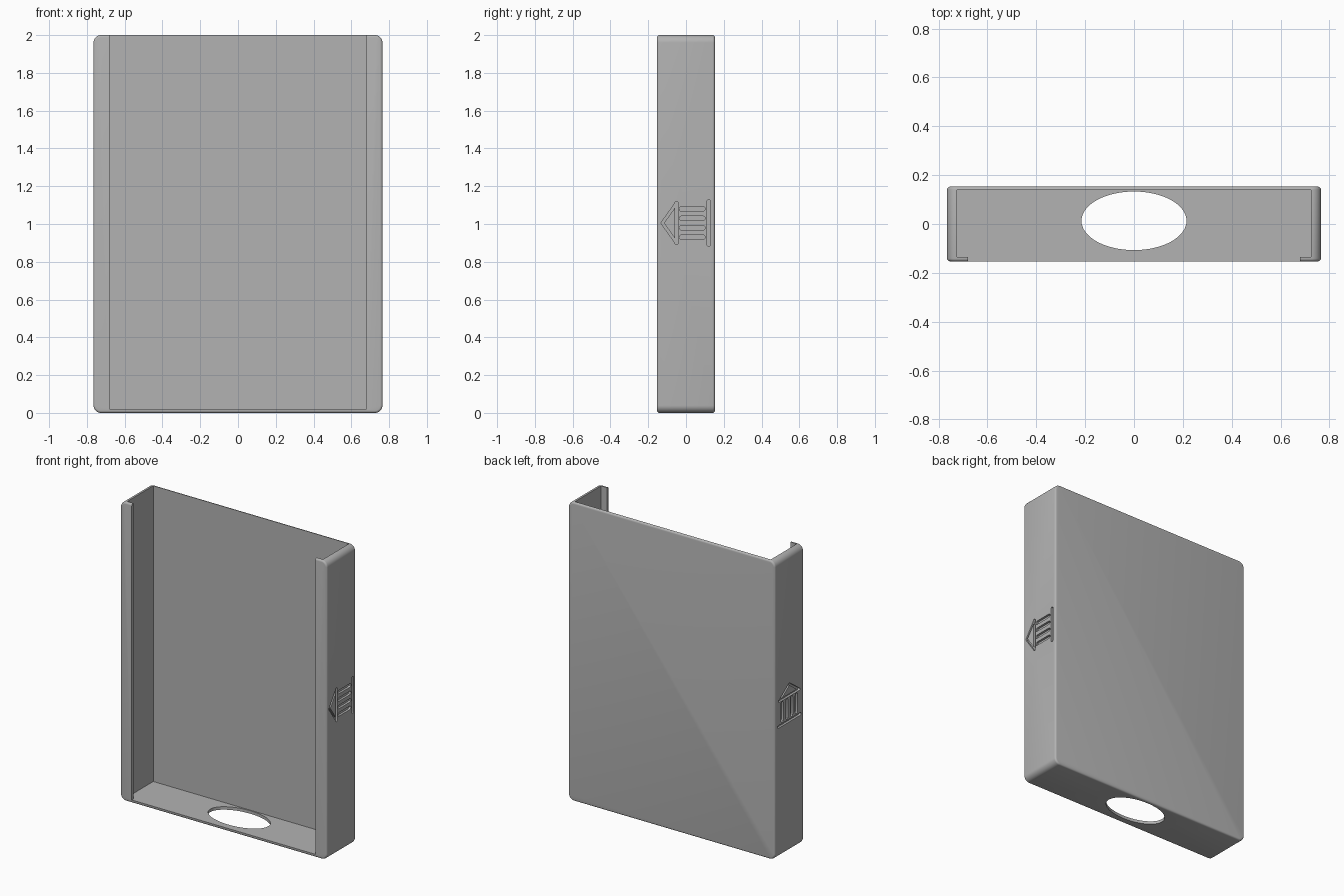
import bpy, bmesh, math
from mathutils import Vector

if "Cube" in bpy.data.objects:
    bpy.data.objects.remove(bpy.data.objects["Cube"], do_unlink=True)

W, D, H = 0.765, 0.153, 2.0      # half width, half depth, height
CORNER, EDGE = 0.04, 0.012       # corner radius, edge rounding

grey = bpy.data.materials.new("plain grey")
grey.use_nodes = True
grey.diffuse_color = (0.45, 0.45, 0.45, 1)
grey.node_tree.nodes["Principled BSDF"].inputs["Base Color"].default_value = (0.45, 0.45, 0.45, 1)


def prism(name, points, direction, bevel=0):
    """Extrude a closed 3D outline along a direction."""
    bm = bmesh.new()
    face = bm.faces.new([bm.verts.new(p) for p in points])
    ext = bmesh.ops.extrude_face_region(bm, geom=[face])
    new = [v for v in ext["geom"] if isinstance(v, bmesh.types.BMVert)]
    bmesh.ops.translate(bm, verts=new, vec=direction)
    bmesh.ops.recalc_face_normals(bm, faces=bm.faces)
    if bevel:
        rims = {e for f in bm.faces if len(f.verts) > 4 for e in f.edges}
        bmesh.ops.bevel(bm, geom=list(rims), offset=bevel, segments=4,
                        profile=0.5, affect='EDGES')
    mesh = bpy.data.meshes.new(name)
    bm.to_mesh(mesh)
    bm.free()
    ob = bpy.data.objects.new(name, mesh)
    bpy.context.collection.objects.link(ob)
    mesh.materials.append(grey)
    return ob


def box(x, y0, y1, z0, z1):
    pts = [(-x, y0, z0), (x, y0, z0), (x, y0, z1), (-x, y0, z1)]
    return prism("box_cutter", pts, (0, y1 - y0, 0))


def arc(cx, cy, r, start, end, n):
    return [(cx + r * math.cos(start + (end - start) * i / n),
             cy + r * math.sin(start + (end - start) * i / n)) for i in range(n + 1)]


def cut(target, cutter):
    mod = target.modifiers.new("cut", 'BOOLEAN')
    mod.operation, mod.solver, mod.object = 'DIFFERENCE', 'EXACT', cutter
    bpy.context.view_layer.update()
    result = target.evaluated_get(bpy.context.evaluated_depsgraph_get())
    mesh = bpy.data.meshes.new_from_object(result)
    target.modifiers.clear()
    target.data = mesh
    bpy.data.objects.remove(cutter, do_unlink=True)


# Rounded outer block
outline = []
for k, (sx, top) in enumerate([(1, 1), (-1, 1), (-1, 0), (1, 0)]):
    cz = H - CORNER if top else CORNER
    outline += arc(sx * (W - CORNER), cz, CORNER, k * math.pi / 2, (k + 1) * math.pi / 2, 8)
case = prism("sleeve_case", [(x, -D, z) for x, z in outline], (0, 2 * D, 0), EDGE)

# Cavity open at the top, and front opening between the two lips
cut(case, box(0.725, -0.136, 0.139, 0.02, 2.2))
cut(case, box(0.68, -0.3, 0.0, 0.02, 2.2))

# Oval hole through the floor
oval = [(0.215 * x, 0.013 + 0.12 * y, -0.1) for x, y in arc(0, 0, 1, 0, math.tau, 64)[:-1]]
cut(case, prism("oval_cutter", oval, (0, 0, 0.2)))

# Engraved temple emblem as round-ended grooves: (start, end, width)
grooves = [((-0.115, -0.12), (0.115, -0.12), 0.018),     # base
           ((-0.105, 0.05), (0.105, 0.05), 0.018),       # beam
           ((-0.105, 0.05), (0, 0.125), 0.014),          # roof slopes
           ((0.105, 0.05), (0, 0.125), 0.014)]
grooves += [((u, -0.09), (u, 0.024), 0.024) for u in (-0.075, -0.025, 0.025, 0.075)]


def capsule(a, b, width):
    a, b = Vector(a), Vector(b)
    t = math.atan2(b.y - a.y, b.x - a.x)
    q = math.pi / 2
    return arc(b.x, b.y, width / 2, t - q, t + q, 6) + arc(a.x, a.y, width / 2, t + q, t + 3 * q, 6)


DEPTH = 0.015
for a, b, width in grooves:
    shape = capsule(a, b, width)
    # Lying emblem on the left wall, roof towards the front
    cut(case, prism("groove_cutter", [(W - DEPTH, -v, 1.005 + u) for u, v in shape], (0.1, 0, 0)))
    # Upright emblem on the other wall
    cut(case, prism("groove_cutter", [(DEPTH - W, u, 1 + v) for u, v in shape], (-0.1, 0, 0)))

# Smooth the rounded edges, keep the rest crisp
bpy.ops.object.select_all(action='DESELECT')
case.select_set(True)
bpy.context.view_layer.objects.active = case
bpy.ops.object.shade_smooth_by_angle(angle=math.radians(30))
